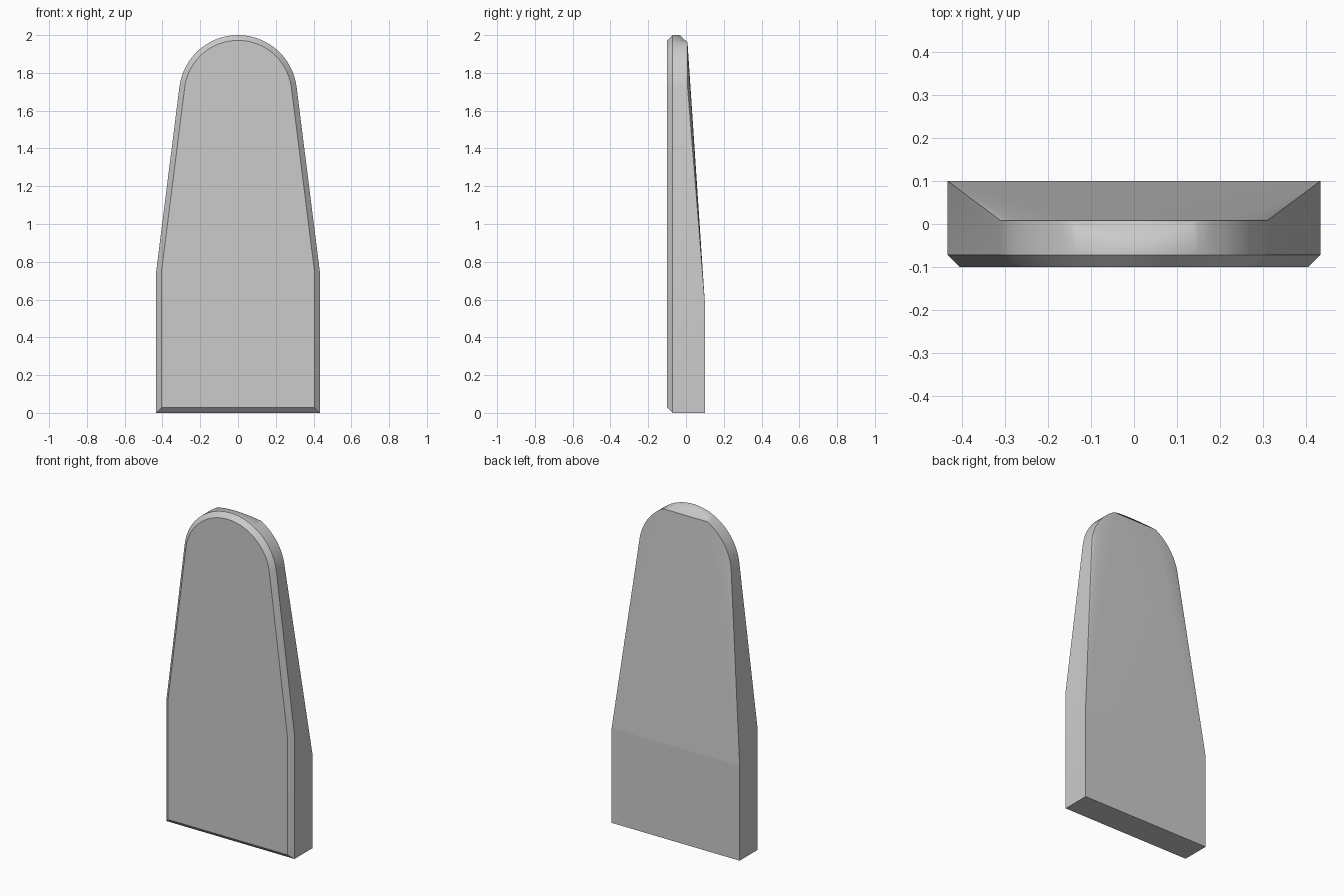
import bpy, bmesh, math

cube = bpy.data.objects.get("Cube")
if cube:
    bpy.data.objects.remove(cube)

HALF_W, TOP = 0.433, 2.0
RADIUS, CHAMFER = 0.3125, 0.028
FRONT_Y, BACK_Y, THIN_Y = -0.1, 0.1, 0.008
CENTRE_Z = TOP - RADIUS
TILT = math.radians(7.3)           # lean of the tapered sides
FLAT = math.acos(0.15 / RADIUS)    # where the top slant begins
STEPS = 10                         # arc steps on each part of one side


def arc_angles():
    low = [TILT + (FLAT - TILT) * i / STEPS for i in range(STEPS)]
    high = [FLAT + (math.pi / 2 - FLAT) * i / STEPS for i in range(STEPS)]
    right = low + high
    return right + [math.pi / 2] + [math.pi - a for a in reversed(right)]


ANGLES = arc_angles()


def outline(inset, shoulder_z):
    """Closed outline in x and z, starting at the lower left."""
    w, r = HALF_W - inset, RADIUS - inset
    arc = [(r * math.cos(a), CENTRE_Z + r * math.sin(a)) for a in ANGLES]
    return [(-w, inset), (w, inset), (w, shoulder_z)] + arc + [(-w, shoulder_z)]


def back_depth(z):
    """Thickness of the back rim: full below, thin at the arc, cut at the top."""
    cut_z = CENTRE_Z + RADIUS * math.sin(FLAT)
    if z < 0.6:
        return BACK_Y
    return THIN_Y - 0.041 * max(0, z - cut_z) / (TOP - cut_z)


bm = bmesh.new()
face_ring = [bm.verts.new((x, FRONT_Y, z)) for x, z in outline(CHAMFER, 0.748)]
front_ring = [bm.verts.new((x, FRONT_Y + CHAMFER, z)) for x, z in outline(0, 0.75)]
back_ring = [bm.verts.new((x, back_depth(z), z)) for x, z in outline(0, 0.58)]
n = len(face_ring)

# Front face, chamfer and side walls
bm.faces.new(face_ring)
for a, b in ((face_ring, front_ring), (front_ring, back_ring)):
    for i in range(n):
        j = (i + 1) % n
        bm.faces.new((a[i], a[j], b[j], b[i]))

# Back: lower panel, sloping centre, side fans and slanted top
right_low, left_low = back_ring[2], back_ring[-1]
arc = back_ring[3:-1]
bm.faces.new((back_ring[0], back_ring[1], right_low, left_low))
right_top, left_top = arc[STEPS], arc[-1 - STEPS]
bm.faces.new((left_low, right_low, right_top, left_top))
for i in range(STEPS):
    bm.faces.new((right_low, arc[i], arc[i + 1]))
    bm.faces.new((left_low, arc[-1 - i], arc[-2 - i]))
bm.faces.new(arc[STEPS:len(arc) - STEPS])

bmesh.ops.recalc_face_normals(bm, faces=bm.faces)

# Smooth rounded sides, with crisp rims; the slanted top blends into the arc
for f in bm.faces:
    f.smooth = True
for e in bm.edges:
    angle = e.calc_face_angle(0)
    blends = all(v.co.z > 1.95 and -0.05 < v.co.y < 0.02 for v in e.verts)
    back_crease = all(abs(v.co.z - 0.58) < 0.001 for v in e.verts)
    top_crease = set(e.verts) == {right_top, left_top}
    e.smooth = not (back_crease or top_crease or (angle > math.radians(30) and not blends))

mesh = bpy.data.meshes.new("tapered_plate")
bm.to_mesh(mesh)
bm.free()
plate = bpy.data.objects.new("tapered_plate", mesh)
bpy.context.collection.objects.link(plate)

# Plain grey material
grey = bpy.data.materials.new("plain_grey")
grey.use_nodes = True
colour = (0.6, 0.6, 0.6, 1)
grey.diffuse_color = colour
grey.node_tree.nodes["Principled BSDF"].inputs["Base Color"].default_value = colour
mesh.materials.append(grey)
